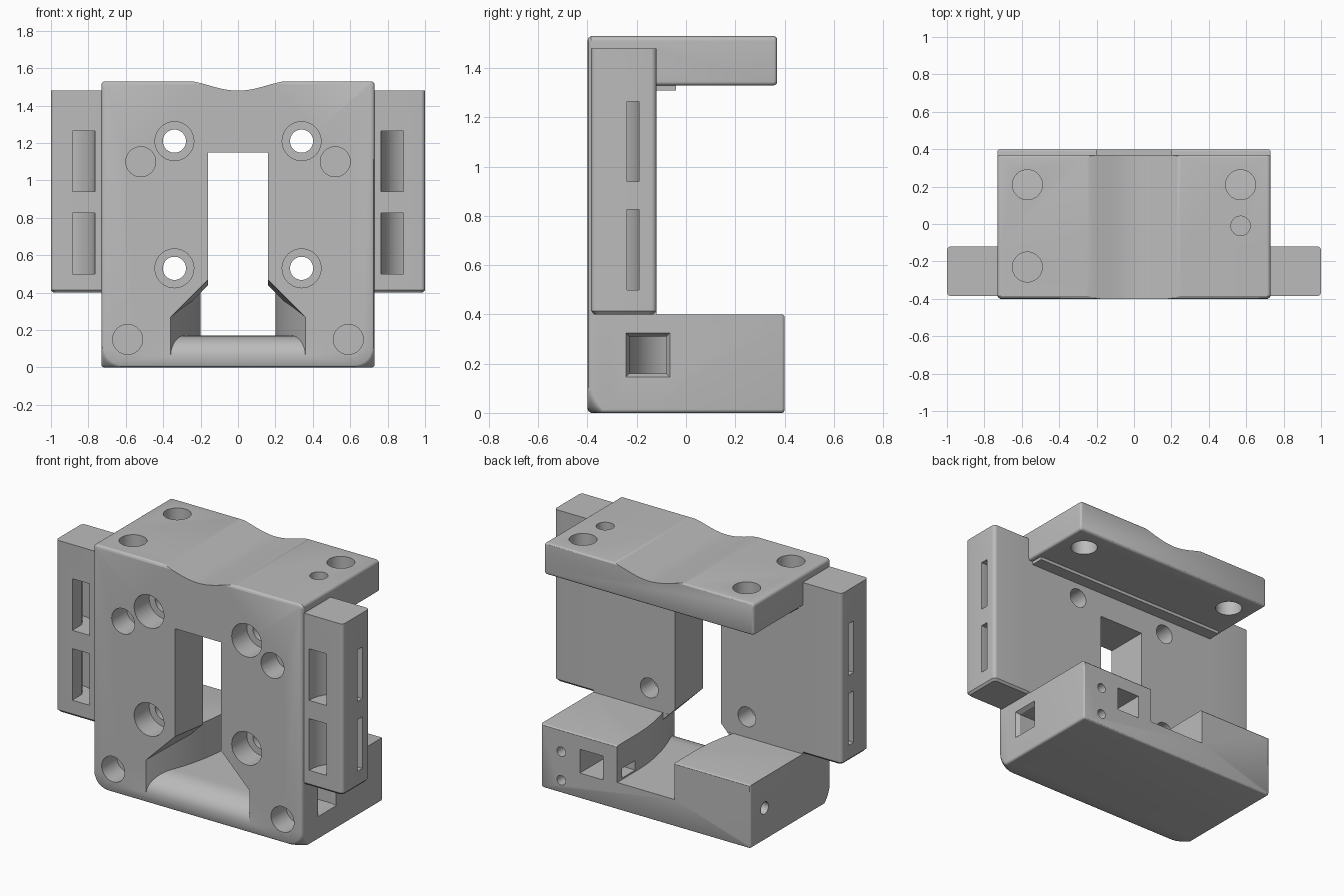
import bpy, bmesh, math

if "Cube" in bpy.data.objects:
    bpy.data.objects.remove(bpy.data.objects["Cube"])

grey = bpy.data.materials.new("light_grey")
grey.diffuse_color = (0.5, 0.5, 0.5, 1)
grey.use_nodes = True
grey.node_tree.nodes["Principled BSDF"].inputs["Base Color"].default_value = grey.diffuse_color


def loft(name, rings):
    """Closed solid through rings with equal point counts."""
    bm = bmesh.new()
    vs = [[bm.verts.new(p) for p in r] for r in rings]
    n = len(vs[0])
    for a, b in zip(vs, vs[1:]):
        for i in range(n):
            j = (i + 1) % n
            bm.faces.new((a[i], a[j], b[j], b[i]))
    bm.faces.new(vs[0][::-1])
    bm.faces.new(vs[-1])
    bmesh.ops.recalc_face_normals(bm, faces=bm.faces)
    me = bpy.data.meshes.new(name)
    bm.to_mesh(me)
    bm.free()
    ob = bpy.data.objects.new(name, me)
    bpy.context.collection.objects.link(ob)
    me.materials.append(grey)
    return ob


def outline(a0, a1, b0, b1, r_low, r_high, inset=0):
    """Rounded rectangle as 2D points."""
    a0, a1, b0, b1 = a0 + inset, a1 - inset, b0 + inset, b1 - inset
    pts = []
    for a, b, sa, sb, r, start in ((a1, b0, -1, 1, r_low, -90), (a1, b1, -1, -1, r_high, 0),
                                   (a0, b1, 1, -1, r_high, 90), (a0, b0, 1, 1, r_low, 180)):
        for k in range(7 if r else 1):
            t = math.radians(start + k * 15)
            pts.append((a + sa * r + r * math.cos(t), b + sb * r + r * math.sin(t)) if r else (a, b))
    return pts


def along_y(y, pts):
    return [(a, y, b) for a, b in pts]


def along_z(z, pts):
    return [(a, b, z) for a, b in pts]


def rounding(end, r):
    """(position, inset) pairs that round off a positive end."""
    return [(end - r + r * math.sin(t), r - r * math.cos(t))
            for t in (math.radians(k * 22.5) for k in range(4))]


def box(name, x0, x1, y0, y1, z0, z1):
    return loft(name, [along_y(y, outline(x0, x1, z0, z1, 0, 0)) for y in (y0, y1)])


def cyl(axis, a, b, r, lo, hi):
    """Round cutter along an axis, centred at the two other coordinates."""
    c = [(a + r * math.cos(t), b + r * math.sin(t)) for t in (k * math.tau / 40 for k in range(40))]
    put = {"x": lambda s, p: (s, p[0], p[1]), "y": lambda s, p: (p[0], s, p[1]),
           "z": lambda s, p: (p[0], p[1], s)}[axis]
    return loft("hole_cutter", [[put(s, p) for p in c] for s in (lo, hi)])


# front plate, its lower corners more rounded at the front face
W = 0.73
body = loft("bracket_body", [along_y(y, outline(-W, W, 0, 1.53, r, 0.02, i)) for y, r, i in
            ((-0.4, 0.09, 0.015), (-0.395, 0.095, 0.006), (-0.385, 0.095, 0),
             (-0.365, 0.05, 0), (-0.34, 0.015, 0), (-0.12, 0.015, 0))])

adds = []
# base block
adds.append(loft("base_block", [along_y(y, outline(-W, W, 0, 0.4, 0.015, 0, i))
                                for y, i in [(-0.3, 0)] + rounding(0.4, 0.012)]))
# top shelf and the step under it
adds.append(loft("top_shelf", [along_y(y, outline(-W, W, 1.33, 1.53, 0.015, 0.02, i))
                               for y, i in [(-0.2, 0)] + rounding(0.37, 0.014)]))
adds.append(box("shelf_step", -0.70, 0.70, -0.2, -0.04, 1.31, 1.36))
# side ears
for s in (-1, 1):
    x0, x1 = sorted((s * 0.70, s))
    adds.append(loft("side_ear", [along_z(z, outline(x0, x1, -0.385, -0.12, 0.022, 0.022, i))
                                  for z, i in ((0.4, 0.012), (0.414, 0), (1.48, 0))]))

cuts = []
# centre window
cuts.append(box("window_cutter", -0.16, 0.16, -0.5, 0.0, 0.3, 1.15))


# flared mouth and open channel through the base
def mouth(y, open_top):
    u = min(max((y + 0.4) / 0.6, 0), 1)
    w = 0.2 + 0.16 * (1 - u) ** 2
    v = min(max((y + 0.4) / 0.15, 0), 1)
    f = 0.06 + 0.11 * math.sqrt(1 - (1 - v) ** 2)
    drop = 0.03 * min(max((y + 0.4) / 0.28, 0), 1)
    side, top = (0.5, 0.6) if open_top else (0.63 - w - drop, 0.47 - drop)
    return along_y(y, [(-w, f), (w, f), (w, side), (0.16, top), (-0.16, top), (-w, side)])


front_ys = [-0.45] + [-0.4 + 0.15 * (k / 10) ** 2 for k in range(11)] + [-0.22, -0.19, -0.15, -0.11]
cuts.append(loft("mouth_cutter", [mouth(y, False) for y in front_ys]))
cuts.append(loft("channel_cutter", [mouth(y, True) for y in
                                    [-0.119] + [-0.08 + 0.04 * k for k in range(8)] + [0.5]]))

# shallow scallop across the top
prof = [(x, 1.53 - 0.05 * math.cos(math.pi / 2 * x / 0.25) ** 1.4)
        for x in (-0.2499 + 0.4998 * k / 24 for k in range(25))]
prof += [(0.2499, 1.7), (-0.2499, 1.7)]
cuts.append(loft("scallop_cutter", [along_y(y, prof) for y in (-0.6, 0.6)]))

for s in (-1, 1):
    # counterbored screw holes
    for z in (0.53, 1.21):
        cuts.append(cyl("y", s * 0.34, z, 0.062, -0.5, 0.0))
        cuts.append(cyl("y", s * 0.34, z, 0.104, -0.5, -0.25))
    # blind round pockets in the front face
    cuts.append(cyl("y", s * 0.52, 1.10, 0.08, -0.5, -0.25))
    cuts.append(cyl("y", s * 0.59, 0.15, 0.08, -0.5, -0.25))
    # shelf holes
    cuts.append(cyl("z", s * 0.57, 0.21, 0.08, 1.2, 1.7))
    # curved strap slots from ear front to ear side
    slot = [(0.765, -0.5)] + [(0.95 - 0.185 * math.cos(t), -0.375 + 0.185 * math.sin(t))
                              for t in (math.radians(10 * k) for k in range(10))]
    slot += [(1.1, -0.19), (1.1, -0.24), (0.94, -0.24), (0.905, -0.255), (0.885, -0.29), (0.885, -0.5)]
    for z in (0.50, 0.94):
        cuts.append(loft("strap_cutter", [along_z(h, [(s * a, b) for a, b in slot])
                                          for h in (z, z + 0.325)]))
cuts.append(cyl("z", -0.57, -0.23, 0.08, 1.38, 1.7))
cuts.append(cyl("z", 0.57, -0.01, 0.052, 1.4, 1.7))

# bent square duct in the base, from right side to back
duct = [(0.9, -0.08), (0.46, -0.08), (0.46, 0.6), (0.30, 0.6)]
duct += [(0.53 - 0.23 * math.cos(t), 0.23 * -math.sin(t)) for t in (math.radians(10 * k) for k in range(10))]
duct.append((0.9, -0.23))
cuts.append(loft("duct_cutter", [along_z(z, duct) for z in (0.16, 0.31)]))
cuts.append(loft("duct_mouth_cutter", [[(x, a, b) for a, b in outline(-0.23, -0.08, 0.16, 0.31, 0, 0, -g)]
                                       for x, g in ((0.70, -0.003), (0.74, 0.02))]))
# small base holes and the slit in the channel wall
for z in (0.08, 0.26):
    cuts.append(cyl("y", 0.59, z, 0.03, 0.2, 0.5))
cuts.append(cyl("x", 0.26, 0.205, 0.038, -0.8, -0.5))
cuts.append(box("slit_cutter", 0.15, 0.28, 0.22, 0.35, 0.18, 0.24))

# combine everything into one solid
for tools, op in ((adds, "UNION"), (cuts, "DIFFERENCE")):
    for t in tools:
        t.hide_render = True
        m = body.modifiers.new(t.name, "BOOLEAN")
        m.operation, m.solver, m.object = op, "EXACT", t
deps = bpy.context.evaluated_depsgraph_get()
solid = bpy.data.meshes.new_from_object(body.evaluated_get(deps))
body.modifiers.clear()
body.data = solid
for t in adds + cuts:
    bpy.data.objects.remove(t)
solid.materials.clear()
solid.materials.append(grey)
for p in solid.polygons:
    p.material_index = 0

bpy.context.view_layer.objects.active = body
body.select_set(True)
bpy.ops.object.shade_smooth_by_angle(angle=math.radians(28))
